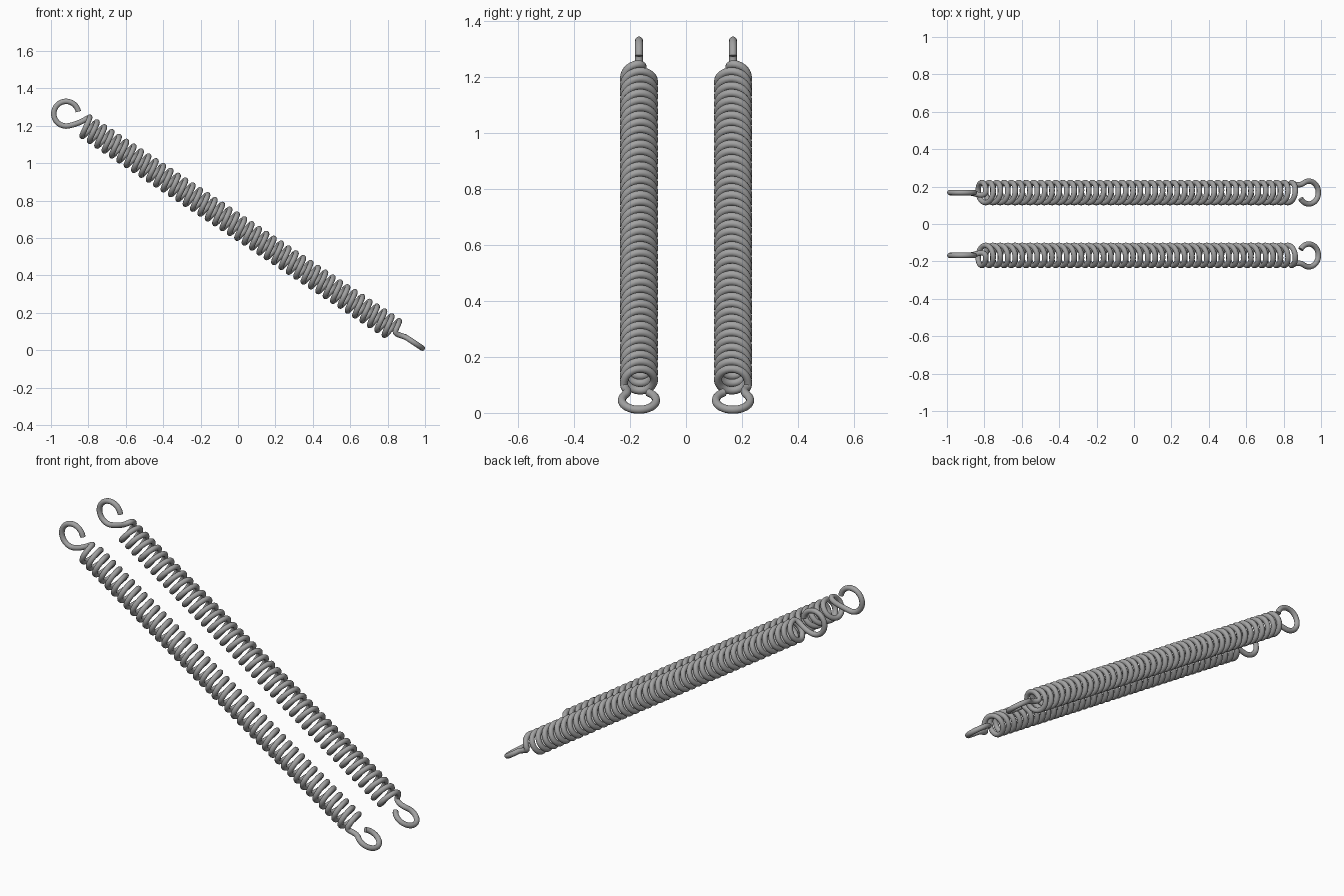
import bpy
from math import sin, cos, radians, pi, hypot
from mathutils import Vector
from mathutils.geometry import interpolate_bezier

cube = bpy.data.objects.get("Cube")
if cube:
    bpy.data.objects.remove(cube)

# Dimensions, measured along and around the sloping spring axis
WIRE = 0.0145
COIL_RADIUS = 0.054
TURNS = 42.25
STEPS = 28
COIL_START, COIL_END = -0.985, 1.008
UPPER_HOOK, UPPER_RADIUS = -1.1, 0.066
LOWER_HOOK, LOWER_RADIUS = 1.119, 0.061
SPACING = 0.168
HEIGHT = 0.66
SLOPE = 0.658

steel = bpy.data.materials.new("steel grey")
steel.use_nodes = True
grey = (0.36, 0.36, 0.36, 1)
steel.diffuse_color = grey
steel.node_tree.nodes["Principled BSDF"].inputs["Base Color"].default_value = grey


def arc(start, end, count, point):
    """Sample point(angle) evenly between two angles in degrees."""
    return [point(radians(start + (end - start) * i / count)) for i in range(count + 1)]


def join(p, p_dir, q, q_dir):
    """Smooth bend between two wire ends, without its end points."""
    return interpolate_bezier(p, p + p_dir, q - q_dir, q, 12)[1:-1]


def wire_path():
    """Points as (along axis, outward, across axis)."""
    # Upper hook, an upright open ring
    upper = arc(43, 318, 36, lambda a: Vector(
        (UPPER_HOOK + UPPER_RADIUS * cos(a), 0, UPPER_RADIUS * sin(a))))
    # Coil body
    count = int(TURNS * STEPS)
    coil = []
    for i in range(count + 1):
        t = i / count
        a = 2 * pi * TURNS * t
        coil.append(Vector((COIL_START + (COIL_END - COIL_START) * t,
                            COIL_RADIUS * sin(a), COIL_RADIUS * cos(a))))
    # Lower hook, an open ring turned a quarter from the upper one
    lower = arc(125, -148, 36, lambda a: Vector(
        (LOWER_HOOK + LOWER_RADIUS * cos(a), LOWER_RADIUS * sin(a), 0)))
    bend_in = join(upper[-1], Vector((0.045, 0, 0.045)),
                   coil[0], Vector((0.01, 0.03, 0.015)))
    bend_out = join(coil[-1], Vector((0.006, 0, -0.025)),
                    lower[0], Vector((0.03, 0.02, 0)))
    return upper + bend_in + coil + bend_out + lower


def make_spring(name, side):
    length = hypot(1, SLOPE)
    c, s = 1 / length, SLOPE / length
    path = [Vector((p.x * c + p.z * s, side * (SPACING + p.y), HEIGHT - p.x * s + p.z * c))
            for p in wire_path()]
    # Sweep a round wire along the path
    curve = bpy.data.curves.new(name + "_wire", "CURVE")
    curve.dimensions = "3D"
    curve.bevel_depth = WIRE
    curve.bevel_resolution = 4
    curve.use_fill_caps = True
    spline = curve.splines.new("POLY")
    spline.points.add(len(path) - 1)
    for point, co in zip(spline.points, path):
        point.co = (*co, 1)
    helper = bpy.data.objects.new(name + "_wire", curve)
    bpy.context.collection.objects.link(helper)
    bpy.context.view_layer.update()
    mesh = bpy.data.meshes.new_from_object(
        helper.evaluated_get(bpy.context.evaluated_depsgraph_get()))
    bpy.data.objects.remove(helper)
    mesh.name = name
    mesh.materials.clear()
    mesh.materials.append(steel)
    spring = bpy.data.objects.new(name, mesh)
    bpy.context.collection.objects.link(spring)
    bpy.ops.object.select_all(action="DESELECT")
    spring.select_set(True)
    bpy.context.view_layer.objects.active = spring
    bpy.ops.object.shade_smooth_by_angle(angle=radians(50))


# Mirrored pair of springs
make_spring("front_spring", -1)
make_spring("back_spring", 1)
